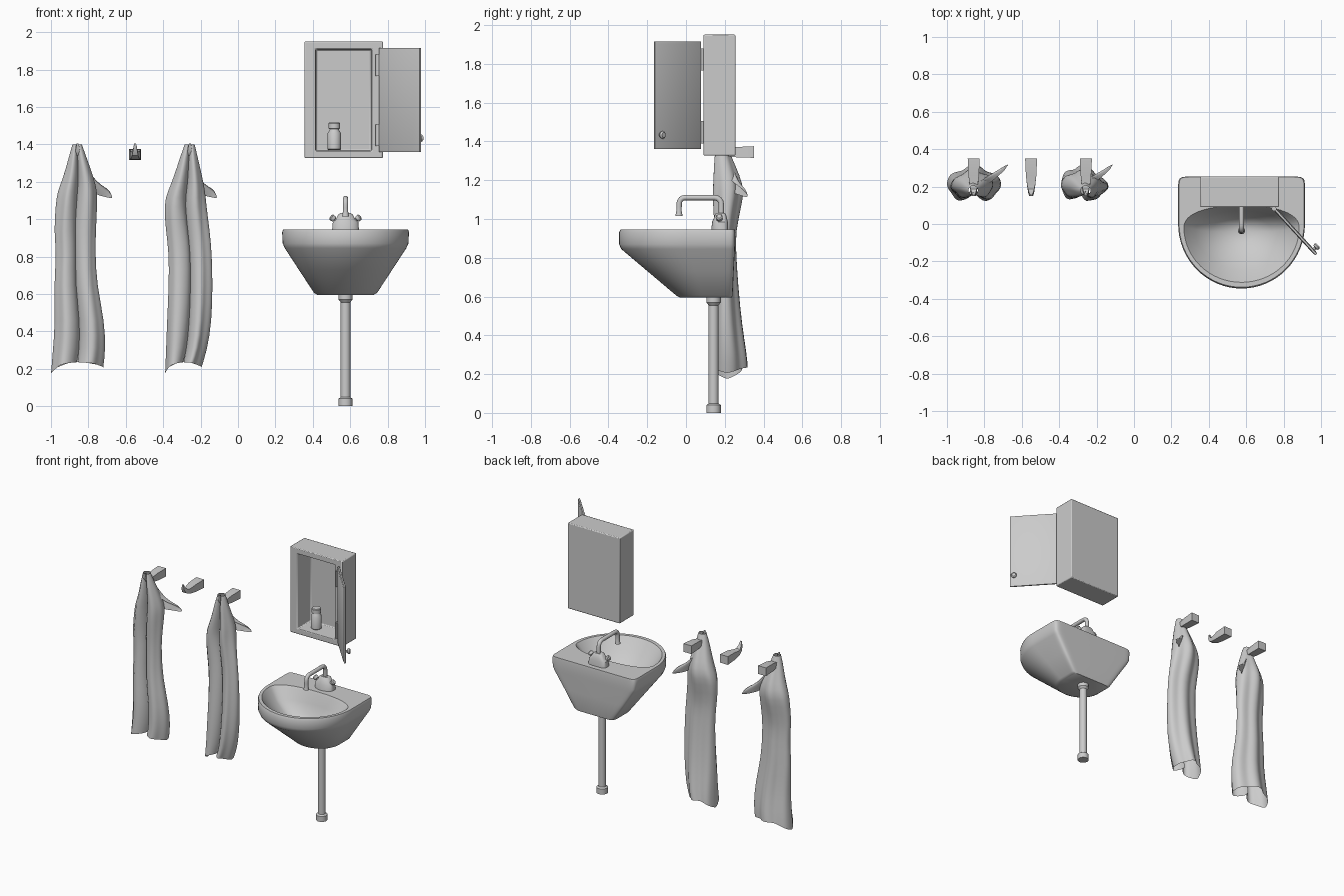
import bpy, math
from mathutils import Vector
from math import sin, cos, pi

if "Cube" in bpy.data.objects:
    bpy.data.objects.remove(bpy.data.objects["Cube"])


def finish(ob, angle=35):
    bpy.ops.object.select_all(action='DESELECT')
    ob.select_set(True)
    bpy.context.view_layer.objects.active = ob
    bpy.ops.object.shade_smooth_by_angle(angle=math.radians(angle))
    return ob


def loft(name, rings, closed=True, caps=True, angle=35, bevel=0, subsurf=0):
    """Skin a list of equally long point rings."""
    n = len(rings[0])
    verts = [tuple(p) for r in rings for p in r]
    faces = []
    for i in range(len(rings) - 1):
        for j in range(n if closed else n - 1):
            k = (j + 1) % n
            faces.append((i * n + j, i * n + k, (i + 1) * n + k, (i + 1) * n + j))
    if caps:
        faces.append(tuple(reversed(range(n))))
        faces.append(tuple(range(len(verts) - n, len(verts))))
    me = bpy.data.meshes.new(name)
    me.from_pydata(verts, [], faces)
    ob = bpy.data.objects.new(name, me)
    bpy.context.collection.objects.link(ob)
    if closed:
        bpy.context.view_layer.objects.active = ob
        bpy.ops.object.mode_set(mode='EDIT')
        bpy.ops.mesh.select_all(action='SELECT')
        bpy.ops.mesh.normals_make_consistent(inside=False)
        bpy.ops.object.mode_set(mode='OBJECT')
    finish(ob, angle)
    if bevel:
        m = ob.modifiers.new("bevel", 'BEVEL')
        m.width, m.segments = bevel, 2
    if subsurf:
        m = ob.modifiers.new("subsurf", 'SUBSURF')
        m.levels = m.render_levels = subsurf
    return ob


def lathe(name, start, axis, profile, n=20):
    """Round part along an axis; profile holds (distance, radius)."""
    start, axis = Vector(start), Vector(axis).normalized()
    u = axis.orthogonal().normalized()
    v = axis.cross(u)
    return loft(name, [[start + axis * d + (u * cos(2 * pi * k / n) + v * sin(2 * pi * k / n)) * r
                        for k in range(n)] for d, r in profile])


def dring(z, hx, yf, yb, yc, p=2.0, cx=0.575, n=64):
    """Elliptic front half, squarer back half (exponent p)."""
    pts = []
    for k in range(n):
        c, s = cos(2 * pi * k / n), sin(2 * pi * k / n)
        if s <= 1e-6:
            pts.append((cx + hx * c, yc + (yc - yf) * s, z))
        else:
            e = 2 / p
            pts.append((cx + hx * math.copysign(abs(c) ** e if abs(c) > 1e-6 else 0, c),
                        yc + (yb - yc) * s ** e, z))
    return pts


def rect(x0, x1, z0, z1, y):
    return [(x0, y, z0), (x1, y, z0), (x1, y, z1), (x0, y, z1)]


# wash basin: outside up to the rim, then down into the bowl
loft("basin", [
    dring(0.595, .150, -.03, .237, .10, 12),
    dring(0.605, .168, -.05, .240, .10, 14),
    dring(0.73, .250, -.198, .246, .05, 16),
    dring(0.845, .325, -.334, .252, .0, 20),
    dring(0.87, .336, -.345, .253, .0, 20),
    dring(0.93, .339, -.345, .254, .0, 20),
    dring(0.945, .334, -.338, .252, .0, 20),
    dring(0.945, .308, -.312, .098, -.02, 2.3),
    dring(0.93, .296, -.300, .090, -.02, 2.2),
    dring(0.86, .245, -.245, .070, -.03),
    dring(0.79, .165, -.170, .040, -.04),
    dring(0.75, .080, -.100, .010, -.04),
    dring(0.74, .022, -.062, -.018, -.04)])

# drain pipe with flanges
lathe("drain_pipe", (0.575, 0.142, 0), (0, 0, 1),
      [(0, .038), (.04, .038), (.048, .026), (.555, .026), (.57, .038), (.6, .038)])

# tap: body, two handles, bent spout
loft("tap_body", [dring(z, hx, yf, yb, .175, 4, n=32) for z, hx, yf, yb in (
    (.94, .072, .130, .218), (.985, .068, .135, .216), (1.0, .052, .142, .212),
    (1.025, .038, .15, .206), (1.032, .028, .158, .2))])
for side in (-1, 1):
    lathe("tap_handle", (0.575 + side * .035, .175, .98), (side, -.1, .75),
          [(0, .010), (.03, .010), (.032, .016), (.05, .018), (.056, .012)], 14)
path = [Vector((0.575, .182, 1.0)), Vector((0.575, .182, 1.075))]
path += [Vector((0.575, .147 + .035 * cos(a), 1.075 + .035 * sin(a))) for a in (pi / 8, pi / 4, pi * 3 / 8, pi / 2)]
path += [Vector((0.575, -.005 - .030 * sin(a), 1.08 + .030 * cos(a))) for a in (0, pi / 8, pi / 4, pi * 3 / 8, pi / 2)]
path += [Vector((0.575, -.036, y)) for y in (1.06, 1.04, 1.015)]
rings = []
for i, p in enumerate(path):
    t = (path[min(i + 1, len(path) - 1)] - path[max(i - 1, 0)]).normalized()
    side_v = Vector((1, 0, 0))
    up = t.cross(side_v)
    r = .019 if i == len(path) - 1 else .014
    rings.append([p + (side_v * cos(2 * pi * k / 16) + up * sin(2 * pi * k / 16)) * r for k in range(16)])
loft("tap_spout", rings)

# cabinet: open box skinned from back, to front frame, to inner back
loft("cabinet", [
    rect(.355, .775, 1.327, 1.95, .255), rect(.355, .775, 1.327, 1.95, .09),
    rect(.415, .715, 1.365, 1.91, .09), rect(.42, .71, 1.37, 1.905, .235)], bevel=.006)

# open door, its knob and hinges
hinge, edge = Vector((.757, .075)), Vector((.975, -.163))
d = (edge - hinge).normalized()
nrm = Vector((-d.y, d.x)) * .008


def door_ring(side, inset):
    a, b = hinge + nrm * side + d * inset, edge + nrm * side - d * inset
    return [(a.x, a.y, 1.36 + inset), (b.x, b.y, 1.36 + inset),
            (b.x, b.y, 1.915 - inset), (a.x, a.y, 1.915 - inset)]


loft("cabinet_door", [door_ring(-1.2, .012), door_ring(-.6, 0), door_ring(.6, 0), door_ring(1.2, .012)])
k = edge - d * .03
lathe("door_knob", (k.x, k.y, 1.433), (nrm.x, nrm.y, 0),
      [(0, .008), (.018, .008), (.022, .017), (.032, .02), (.04, .013)], 16)
for z in (1.39, 1.765):
    lathe("hinge", (.748, .082, z), (0, 0, 1), [(0, .013), (.115, .013)], 12)

# bottle in the cabinet
lathe("bottle", (.515, .165, 1.37), (0, 0, 1),
      [(0, .032), (.004, .036), (.09, .036), (.105, .026), (.112, .024), (.114, .031), (.142, .031), (.147, .027)])

# wall hooks: square pegs tapering to an upturned tip
HOOK = ((.35, 1.315, .35, 1.375, .032), (.26, 1.318, .26, 1.371, .028),
        (.205, 1.324, .21, 1.36, .022), (.168, 1.34, .186, 1.361, .016),
        (.151, 1.37, .168, 1.377, .011), (.15, 1.405, .155, 1.405, .005))
for x in (-.857, -.55, -.257):
    loft("wall_hook", [[(x - w, yb, zb), (x + w, yb, zb), (x + w, yt, zt), (x - w, yt, zt)]
                       for yb, zb, yt, zt, w in HOOK])

# towels: hanging sheets wrapped round with a deep front fold
TY = [(.155, .205), (.14, .23), (.13, .28), (.125, .30), (.125, .29), (.14, .255),
      (.14, .26), (.13, .27), (.115, .29), (.11, .315), (.105, .32)]
TZ = [1.40, 1.33, 1.22, 1.15, 1.08, .93, .82, .65, .45, .30, .205]


def towel(name, xs, phase):
    rings = []
    m = 44
    for i, (xl, xr) in enumerate(xs):
        (yf, yb), z = TY[i], TZ[i]
        cx, hx, cy, hy = (xl + xr) / 2, (xr - xl) / 2, (yf + yb) / 2, (yb - yf) / 2
        depth = .22 * min(1, .2 + i / 5)
        ring = []
        for j in range(m + 1):
            u = j / m
            a = -pi / 2 + 2 * pi * u
            end = min(u, 1 - u)
            r = 1 - depth * (.5 + .5 * cos(5 * a + phase + .12 * i)) * (1 - abs(cos(a)) ** 4)
            if end < .09:
                r *= .15 + .85 * sin(end / .09 * pi / 2)
            x = cx + hx * r * cos(a)
            zz = z
            if i == len(xs) - 1:
                zz += .03 * abs(sin(a)) - .03 * max(0, -cos(a)) ** 3
            ring.append((x, cy + hy * r * sin(a), zz))
        rings.append(ring)
    loft(name, rings, closed=False, caps=False, angle=180, subsurf=1)


def flap(name, x):
    # free corner of the cloth sticking out near the top
    rows = [[(.01, .19, 1.38), (.03, .22, 1.34), (.03, .20, 1.30)],
            [(.06, .20, 1.27), (.075, .27, 1.25), (.07, .22, 1.18)],
            [(.10, .22, 1.205), (.13, .30, 1.19), (.095, .23, 1.135)],
            [(.155, .27, 1.17), (.185, .325, 1.155), (.15, .29, 1.12)],
            [(.18, .29, 1.155), (.195, .325, 1.12), (.195, .31, 1.11)]]
    loft(name, [[(x + a, b, c) for a, b, c in r] for r in rows],
         closed=False, caps=False, angle=180, subsurf=2)


towel("towel_left", [(-.885, -.835), (-.905, -.81), (-.935, -.77), (-.965, -.752), (-.975, -.752), (-.985, -.76),
                     (-.97, -.762), (-.985, -.755), (-.978, -.712), (-.99, -.708), (-1.0, -.72)], .6)
flap("towel_left_corner", -.867)
towel("towel_right", [(-.285, -.232), (-.31, -.215), (-.345, -.19), (-.375, -.175), (-.398, -.17), (-.385, -.15),
                      (-.37, -.14), (-.37, -.135), (-.38, -.14), (-.385, -.165), (-.39, -.195)], 1.6)
flap("towel_right_corner", -.307)
